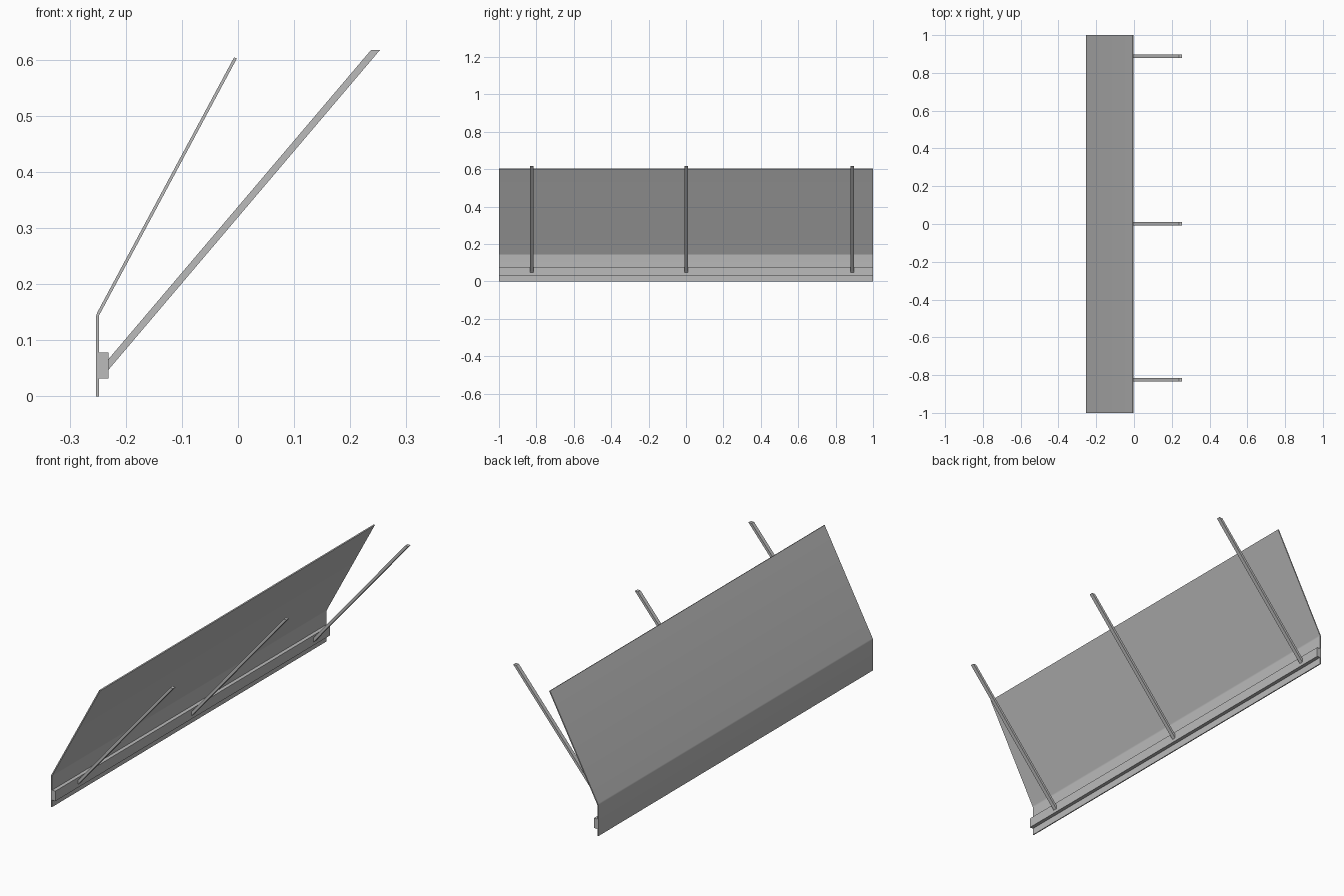
import bpy
import bmesh

cube = bpy.data.objects.get("Cube")
if cube:
    bpy.data.objects.remove(cube, do_unlink=True)

steel = bpy.data.materials.new("grey_steel")
steel.use_nodes = True
GREY = (0.5, 0.5, 0.5, 1)
steel.diffuse_color = GREY
steel.node_tree.nodes["Principled BSDF"].inputs["Base Color"].default_value = GREY


def extrude_profile(name, profile, y_min, y_max, smooth=False):
    """Extrude an outline in the x-z plane along y."""
    bm = bmesh.new()
    face = bm.faces.new([bm.verts.new((x, y_min, z)) for x, z in profile])
    result = bmesh.ops.extrude_face_region(bm, geom=[face])
    moved = [v for v in result["geom"] if isinstance(v, bmesh.types.BMVert)]
    bmesh.ops.translate(bm, verts=moved, vec=(0, y_max - y_min, 0))
    bmesh.ops.recalc_face_normals(bm, faces=bm.faces)
    mesh = bpy.data.meshes.new(name)
    bm.to_mesh(mesh)
    bm.free()
    mesh.materials.append(steel)
    obj = bpy.data.objects.new(name, mesh)
    bpy.context.collection.objects.link(obj)
    if smooth:
        bpy.ops.object.select_all(action="DESELECT")
        obj.select_set(True)
        bpy.context.view_layer.objects.active = obj
        bpy.ops.object.shade_smooth_by_angle(angle=0.6)
    return obj


# Bent sheet: upright skirt, rounded bend, leaning panel
outer = [(-0.253, 0), (-0.253, 0.141), (-0.2525, 0.145), (-0.251, 0.149), (-0.007, 0.604)]
inner = [(-0.002, 0.602), (-0.246, 0.147), (-0.2475, 0.144), (-0.248, 0.14), (-0.248, 0)]
extrude_profile("bent_panel", outer + inner, -1, 1, smooth=True)

# Mounting rail along the skirt
rail = [(-0.248, 0.032), (-0.231, 0.032), (-0.231, 0.078), (-0.248, 0.078)]
extrude_profile("mounting_rail", rail, -1, 1)

# Three slanted struts, cut upright at the rail and level at the top
strut = [(-0.231, 0.047), (0.253, 0.617), (0.237, 0.617), (-0.231, 0.066)]
for name, y in (("front", -0.825), ("middle", 0.002), ("back", 0.888)):
    extrude_profile(name + "_strut", strut, y - 0.009, y + 0.009)
